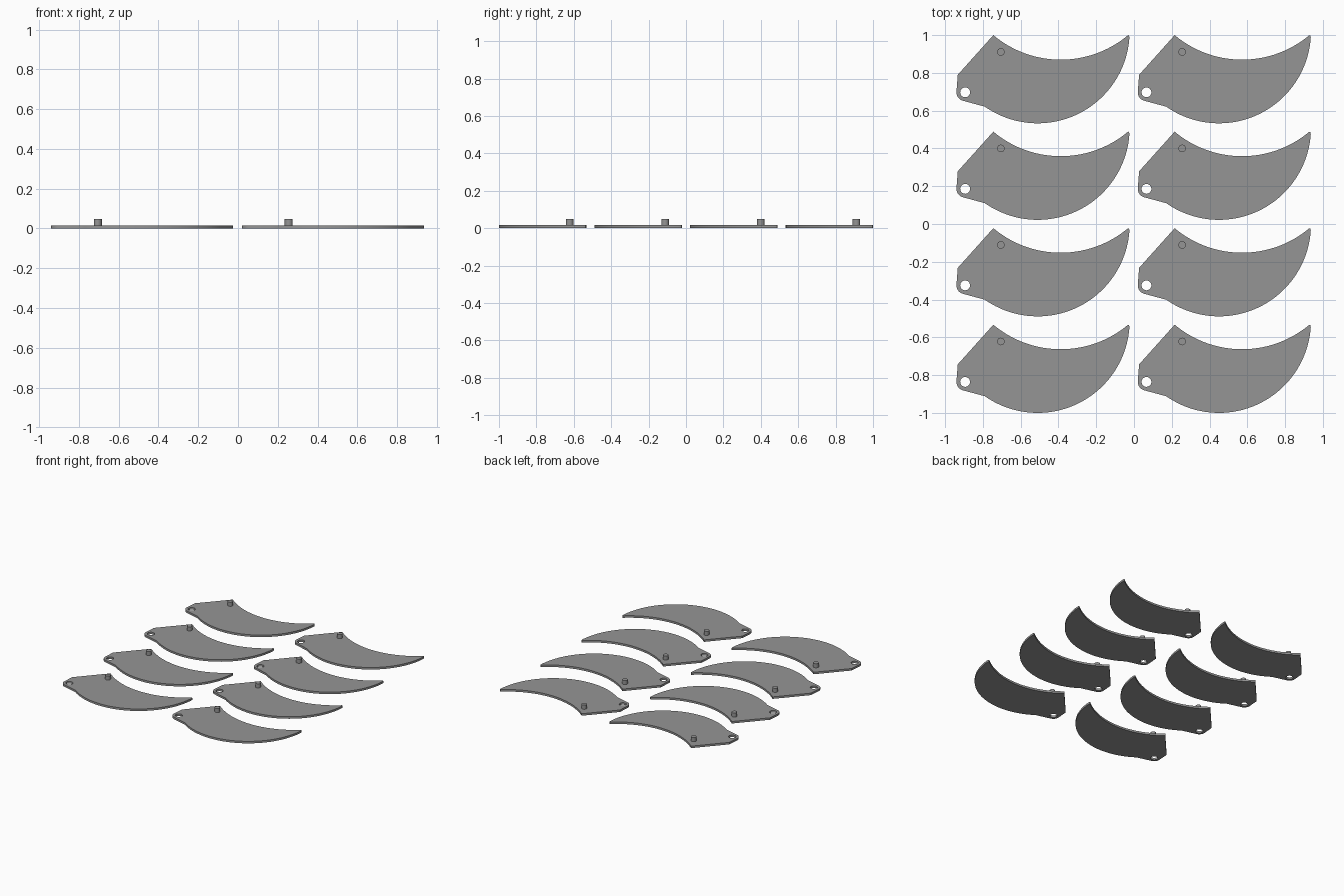
import bpy, bmesh
from math import cos, sin, radians
from mathutils import Vector

cube = bpy.data.objects.get("Cube")
if cube:
    bpy.data.objects.remove(cube, do_unlink=True)

THICK, PIN_TOP = 0.016, 0.048
STEP_X, STEP_Y = 0.96, 0.511
HOLE = (-0.894, 0.697)
PIN = (-0.705, 0.911)

grey = bpy.data.materials.new("plain grey")
grey.use_nodes = True
grey.diffuse_color = (0.3, 0.3, 0.3, 1)
grey.node_tree.nodes["Principled BSDF"].inputs["Base Color"].default_value = grey.diffuse_color


def arc(centre, radius, start, end, count):
    """Points along an arc, angles in degrees."""
    angles = [radians(start + (end - start) * i / count) for i in range(count + 1)]
    return [(centre[0] + radius * cos(a), centre[1] + radius * sin(a)) for a in angles]


def add_loop(bm, points):
    verts = [bm.verts.new((x, y, 0)) for x, y in points]
    return [bm.edges.new((v, verts[i - 1])) for i, v in enumerate(verts)]


def finish(bm, name):
    bmesh.ops.recalc_face_normals(bm, faces=bm.faces)
    mesh = bpy.data.meshes.new(name)
    bm.to_mesh(mesh)
    bm.free()
    mesh.materials.append(grey)
    mesh.shade_smooth()
    mesh.set_sharp_from_angle(angle=radians(30))
    return mesh


def blade_mesh():
    # Crescent outline: pivot corner, outer arc, blunt tip, inner arc
    outline = [(-0.933, 0.79)]
    outline += arc(HOLE, 0.046, 178, 256, 10)
    outline += arc((-0.51, 1.02), 0.487, 235, 356, 48)
    outline += [(-0.026, 0.997)]
    outline += arc((-0.388, 1.425), 0.555, 310, 230, 36)
    bm = bmesh.new()
    edges = add_loop(bm, outline) + add_loop(bm, arc(HOLE, 0.026, 0, 348.75, 31))
    bmesh.ops.triangle_fill(bm, use_beauty=True, edges=edges, normal=(0, 0, 1))
    raised = bmesh.ops.extrude_face_region(bm, geom=bm.faces[:], use_keep_orig=True)
    top = [g for g in raised["geom"] if isinstance(g, bmesh.types.BMVert)]
    bmesh.ops.translate(bm, verts=top, vec=(0, 0, THICK))
    return finish(bm, "blade")


def pin_mesh():
    bm = bmesh.new()
    bmesh.ops.create_cone(bm, cap_ends=True, segments=32, radius1=0.02, radius2=0.02,
                          depth=PIN_TOP - THICK / 2)
    centre = Vector((*PIN, (PIN_TOP + THICK / 2) / 2))
    bmesh.ops.translate(bm, verts=bm.verts, vec=centre)
    return finish(bm, "pin")


# Two columns of four identical blades, each with its guide pin
parts = {"blade": blade_mesh(), "pin": pin_mesh()}
for column in range(2):
    for row in range(4):
        for name, mesh in parts.items():
            obj = bpy.data.objects.new(f"{name}_{column + 1}_{row + 1}", mesh)
            obj.location = (column * STEP_X, -row * STEP_Y, 0)
            bpy.context.collection.objects.link(obj)
